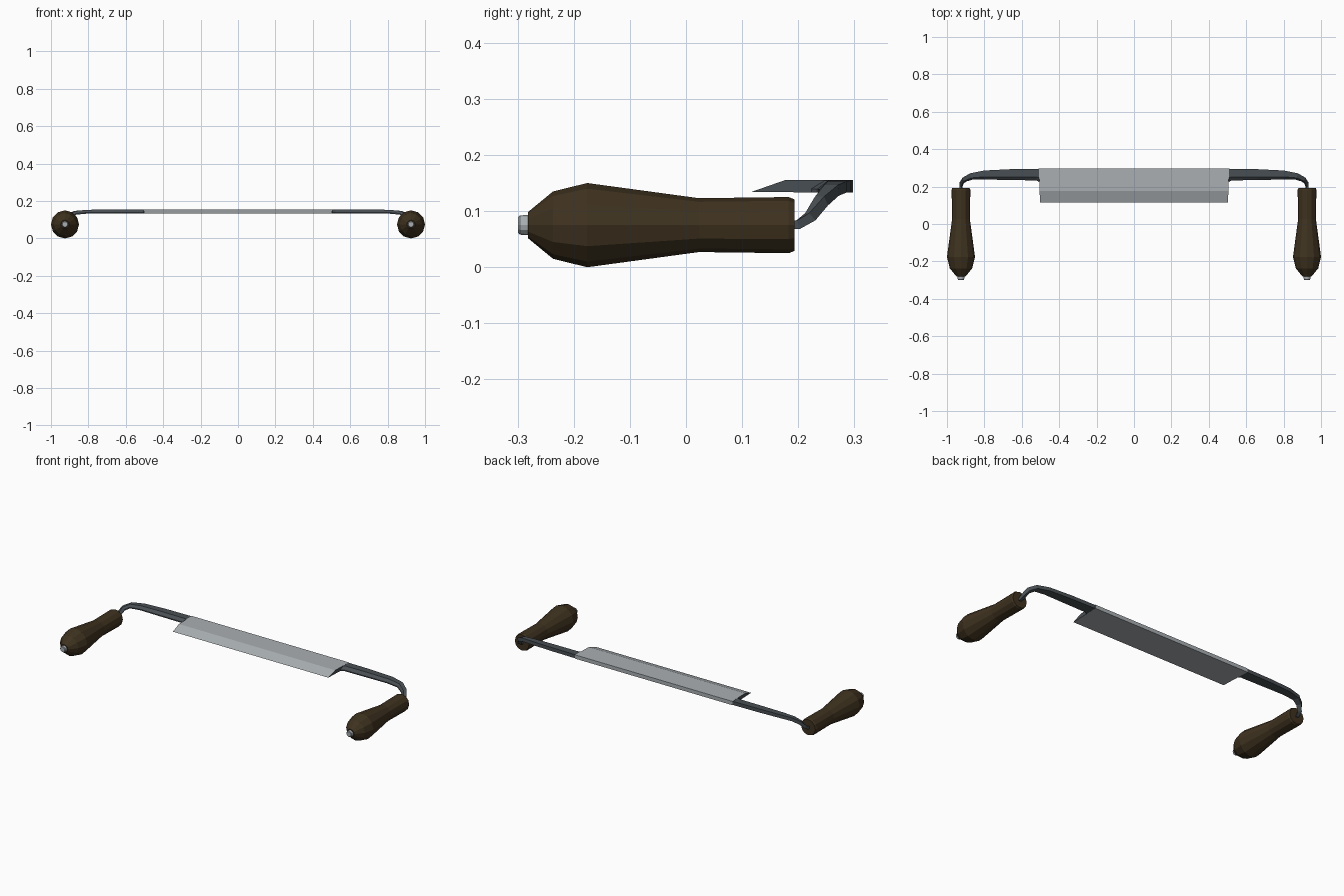
import bpy, bmesh, math
from mathutils import Vector

if "Cube" in bpy.data.objects:
    bpy.data.objects.remove(bpy.data.objects["Cube"])


def material(name, rgb):
    m = bpy.data.materials.new(name)
    m.diffuse_color = (*rgb, 1)
    m.use_nodes = True
    m.node_tree.nodes["Principled BSDF"].inputs["Base Color"].default_value = m.diffuse_color
    return m


WOOD = material("dark_wood", (0.049, 0.032, 0.014))
STEEL = material("dark_steel", (0.066, 0.078, 0.088))
BLADE = material("bright_steel", (0.40, 0.43, 0.45))


def loft(name, rings, mats):
    """Skin a list of equal-length point rings and cap both ends."""
    bm = bmesh.new()
    loops = [[bm.verts.new(p) for p in ring] for ring in rings]
    n = len(loops[0])
    for a, b in zip(loops, loops[1:]):
        for i in range(n):
            j = (i + 1) % n
            bm.faces.new((a[i], a[j], b[j], b[i]))
    bm.faces.new(loops[0])
    bm.faces.new(loops[-1])
    bmesh.ops.recalc_face_normals(bm, faces=bm.faces)
    me = bpy.data.meshes.new(name)
    bm.to_mesh(me)
    bm.free()
    for m in mats:
        me.materials.append(m)
    ob = bpy.data.objects.new(name, me)
    bpy.context.collection.objects.link(ob)
    return ob


def turned(name, x, z, profile, mat, sides=12):
    """Lathe (y, radius) pairs around an axis running along y."""
    rings = []
    for y, r in profile:
        angles = [2 * math.pi * i / sides for i in range(sides)]
        rings.append([(x + r * math.cos(a), y, z + r * math.sin(a)) for a in angles])
    return loft(name, rings, [mat])


# Blade: single-bevel section, ends slightly raked and dark
section = [(0.116, 0.134, 0.502), (0.176, 0.155, 0.505),
           (0.298, 0.155, 0.508), (0.298, 0.133, 0.508)]
blade = loft("blade", [[(s * x, y, z) for y, z, x in section] for s in (-1, 1)],
             [BLADE, STEEL])
for f in blade.data.polygons:
    if abs(f.normal.x) > 0.8:
        f.material_index = 1

# Arm path: x, y, z, half width, half thickness
path = [(0.500, 0.260, 0.144, 0.037, 0.0105),
        (0.520, 0.264, 0.144, 0.031, 0.0105),
        (0.660, 0.264, 0.144, 0.029, 0.0105),
        (0.800, 0.262, 0.143, 0.024, 0.0100),
        (0.870, 0.254, 0.137, 0.018, 0.0100),
        (0.905, 0.238, 0.118, 0.014, 0.0100),
        (0.921, 0.220, 0.090, 0.011, 0.0090),
        (0.925, 0.200, 0.076, 0.008, 0.0080),
        (0.925, 0.180, 0.075, 0.008, 0.0080)]
# Arm section, with a chamfer along the inner top edge
arm_section = [(1, 1), (-0.4, 1), (-1, -0.4), (-1, -1), (1, -1)]

handle_profile = [(-0.282, 0.023), (-0.237, 0.060), (-0.176, 0.075), (0.023, 0.048),
                  (0.183, 0.050), (0.193, 0.046)]
cap_profile = [(-0.299, 0.014), (-0.296, 0.017), (-0.286, 0.018), (-0.278, 0.018)]

for side, s in (("left", -1), ("right", 1)):
    # Curved steel arm and tang
    rings = []
    for i, (x, y, z, w, t) in enumerate(path):
        a = Vector(path[max(i - 1, 0)][:3])
        b = Vector(path[min(i + 1, len(path) - 1)][:3])
        tan = (b - a).normalized()
        across = Vector((-tan.y, tan.x, 0)).normalized()
        up = tan.cross(across)
        ring = [Vector((x, y, z)) + across * w * u + up * t * v for u, v in arm_section]
        rings.append([(s * p.x, p.y, p.z) for p in ring])
    loft(side + "_arm", rings, [STEEL])

    # Turned wooden handle and its end cap
    turned(side + "_handle", s * 0.925, 0.075, handle_profile, WOOD)
    turned(side + "_end_cap", s * 0.925, 0.075, cap_profile, BLADE, 12)
